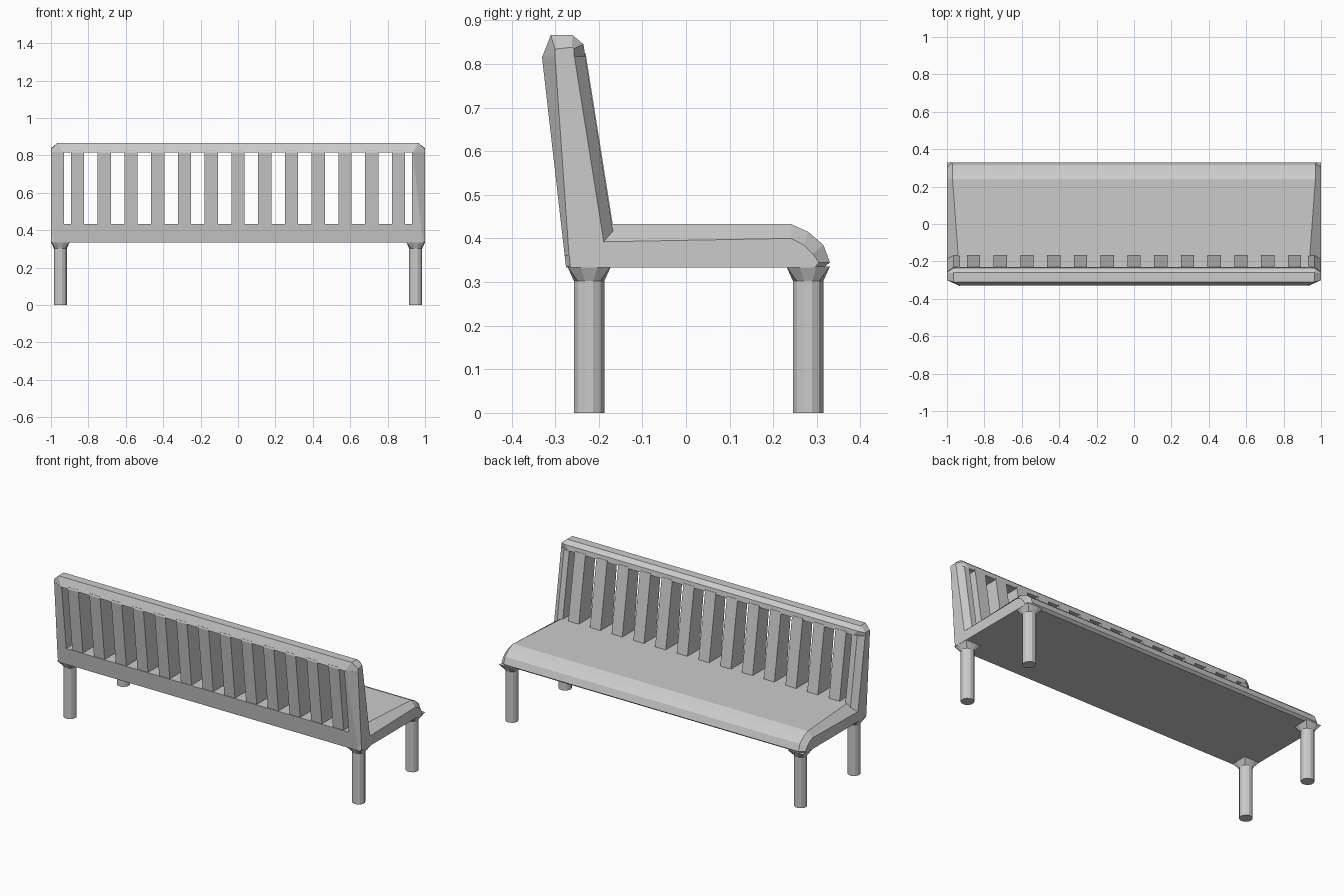
import bpy, bmesh, math

cube = bpy.data.objects.get("Cube")
if cube:
    bpy.data.objects.remove(cube)

grey = bpy.data.materials.new("light grey")
grey.use_nodes = True
colour = (0.6, 0.6, 0.6, 1)
grey.diffuse_color = colour
grey.node_tree.nodes["Principled BSDF"].inputs["Base Color"].default_value = colour


def loft(name, rings):
    """Skin a list of equal-length point rings and cap both ends."""
    bm = bmesh.new()
    rows = [[bm.verts.new(p) for p in ring] for ring in rings]
    n = len(rows[0])
    for a, b in zip(rows, rows[1:]):
        for i in range(n):
            j = (i + 1) % n
            bm.faces.new((a[i], a[j], b[j], b[i]))
    bm.faces.new(rows[0])
    bm.faces.new(rows[-1][::-1])
    bmesh.ops.recalc_face_normals(bm, faces=bm.faces)
    mesh = bpy.data.meshes.new(name)
    bm.to_mesh(mesh)
    bm.free()
    mesh.materials.append(grey)
    obj = bpy.data.objects.new(name, mesh)
    bpy.context.collection.objects.link(obj)
    return obj


def beam(name, inner, outer):
    """Long bar along x: full profile (x, y, z) with bevelled ends at x = 1."""
    end = [(1, y, z) for y, z in outer]
    flip = lambda ring: [(-x, y, z) for x, y, z in ring]
    return loft(name, [flip(end), flip(inner), inner, end])


def back_y(z):
    return -0.275 - 0.055 * (z - 0.333) / 0.482


def front_y(z):
    return -0.17 - 0.065 * (z - 0.433) / 0.41


# Seat with a rounded front edge
beam("seat",
     [(0.99, -0.275, 0.333), (0.97, 0.315, 0.333), (0.97, 0.33, 0.345),
      (0.97, 0.315, 0.385), (0.97, 0.28, 0.415), (0.97, 0.24, 0.433),
      (0.94, -0.17, 0.433), (0.94, back_y(0.433), 0.433)],
     [(-0.265, 0.333), (0.295, 0.333), (0.305, 0.345), (0.29, 0.365),
      (0.27, 0.385), (0.24, 0.4), (-0.2, 0.392), (-0.27, 0.392)])

# Top rail of the backrest
beam("back_top_rail",
     [(0.935, -0.33, 0.815), (0.965, -0.31, 0.866), (0.965, -0.26, 0.866),
      (0.965, -0.235, 0.845), (0.935, front_y(0.815), 0.815)],
     [(-0.3, 0.815), (-0.3, 0.834), (-0.262, 0.838), (-0.257, 0.835), (-0.257, 0.815)])

# Bevelled end posts of the backrest
for side, label in ((1, "left"), (-1, "right")):
    def section(z, back_x, inset):
        b, f = back_y(z), front_y(z)
        return [(side * x, y, z) for x, y in (
            (0.93, b), (back_x, b), (1, b + inset),
            (1, f - 0.025), (0.965, f), (0.93, f))]
    loft("back_post_" + label, [section(0.36, 0.985, 0.01), section(0.817, 0.935, 0.03)])

# Slats
for i in range(13):
    x = (i - 6) * 0.143
    rings = []
    for z in (0.42, 0.825):
        b, f = back_y(z) + 0.004, front_y(z) + 0.002
        rings.append([(x - 0.035, b, z), (x + 0.035, b, z), (x + 0.035, f, z), (x - 0.035, f, z)])
    loft("back_slat_%d" % (i + 1), rings)

# Round legs flaring into square sockets under the seat
for sx, side in ((1, "left"), (-1, "right")):
    for cy, pos in ((-0.222, "front"), (0.28, "rear")):
        rings = []
        for z, r, half in ((0, 0.036, 1), (0.302, 0.036, 1), (0.336, 0.075, 0.05)):
            ring = []
            for k in range(12):
                a = math.tau * (k + 0.5) / 12
                dx, dy = (max(-half, min(half, r * f)) for f in (math.cos(a), math.sin(a)))
                ring.append((sx * 0.95 + dx, cy + dy, z))
            rings.append(ring)
        loft("leg_%s_%s" % (pos, side), rings)
